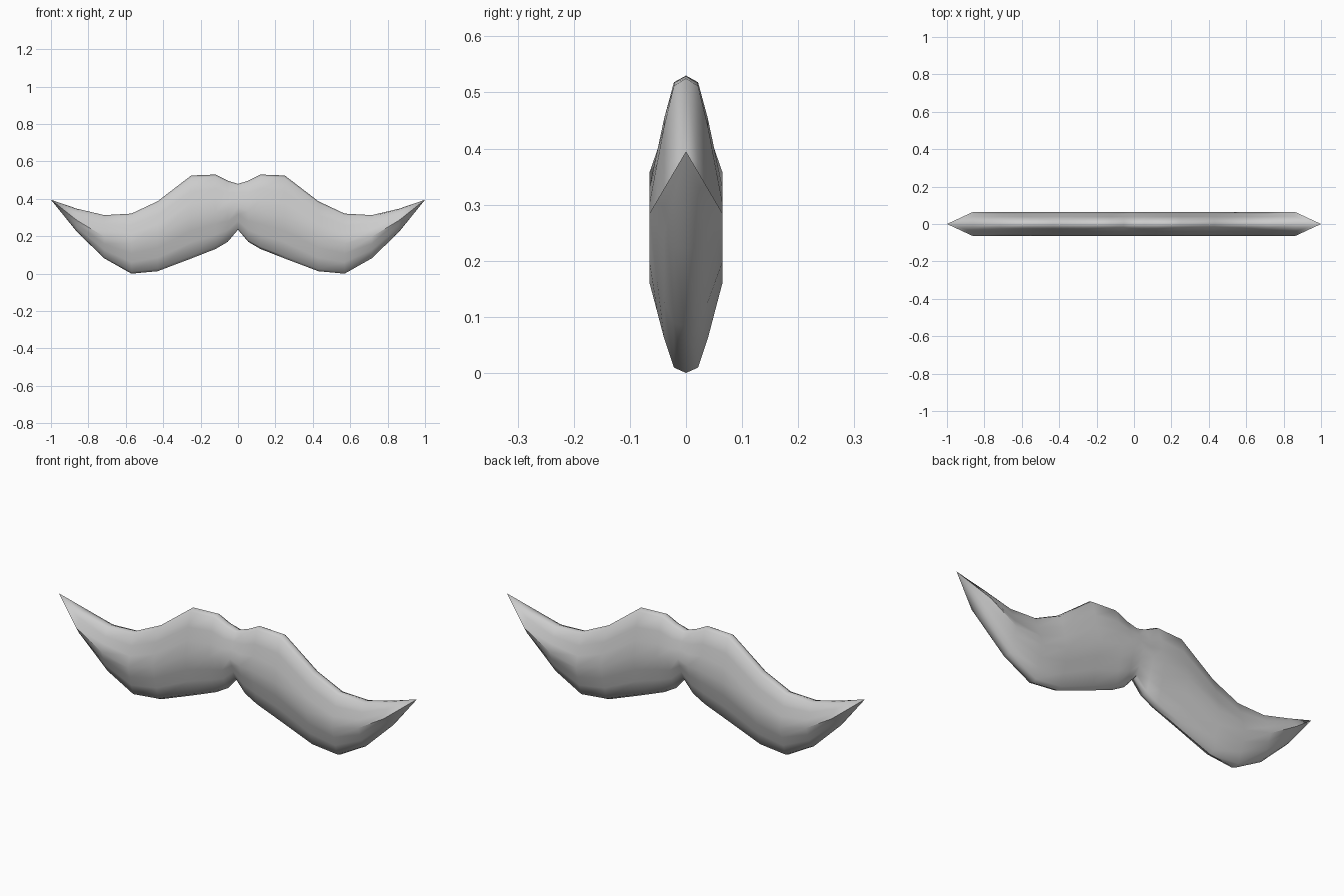
import bpy, bmesh, math

if "Cube" in bpy.data.objects:
    bpy.data.objects.remove(bpy.data.objects["Cube"])

# Half outline from the middle to the tip: x, top z, bottom z
STATIONS = [(0, .48, .235), (.055, .497, .17), (.12, .53, .132), (.25, .525, .081),
            (.43, .387, .013), (.57, .321, 0), (.715, .313, .082), (.86, .347, .222)]
TIP = (1.0, 0, .395)

# Quarter cross-section: y, fraction of half height
QUARTER = [(0, 1), (.0215, .94), (.039, .615), (.051, .33), (.065, 0)]
half = QUARTER + [(y, -h) for y, h in reversed(QUARTER[:-1])]
SECTION = half + [(-y, h) for y, h in reversed(half[1:-1])]

# Loft sections from tip to tip
full = [(-x, t, b) for x, t, b in reversed(STATIONS[1:])] + STATIONS
bm = bmesh.new()
rings = []
for x, top, bottom in full:
    mid, r = (top + bottom) / 2, (top - bottom) / 2
    rings.append([bm.verts.new((x, y, mid + h * r)) for y, h in SECTION])
n = len(SECTION)
for a, b in zip(rings, rings[1:]):
    for i in range(n):
        j = (i + 1) % n
        bm.faces.new((a[i], a[j], b[j], b[i]))

# Pointed tips
for ring, side in ((rings[0], -1), (rings[-1], 1)):
    tip = bm.verts.new((side * TIP[0], TIP[1], TIP[2]))
    for i in range(n):
        bm.faces.new((ring[i], ring[(i + 1) % n], tip))
bmesh.ops.recalc_face_normals(bm, faces=bm.faces)

mesh = bpy.data.meshes.new("moustache")
bm.to_mesh(mesh)
bm.free()
obj = bpy.data.objects.new("moustache", mesh)
bpy.context.collection.objects.link(obj)
bpy.context.view_layer.objects.active = obj
obj.select_set(True)
bpy.ops.object.shade_smooth_by_angle(angle=math.radians(50))
